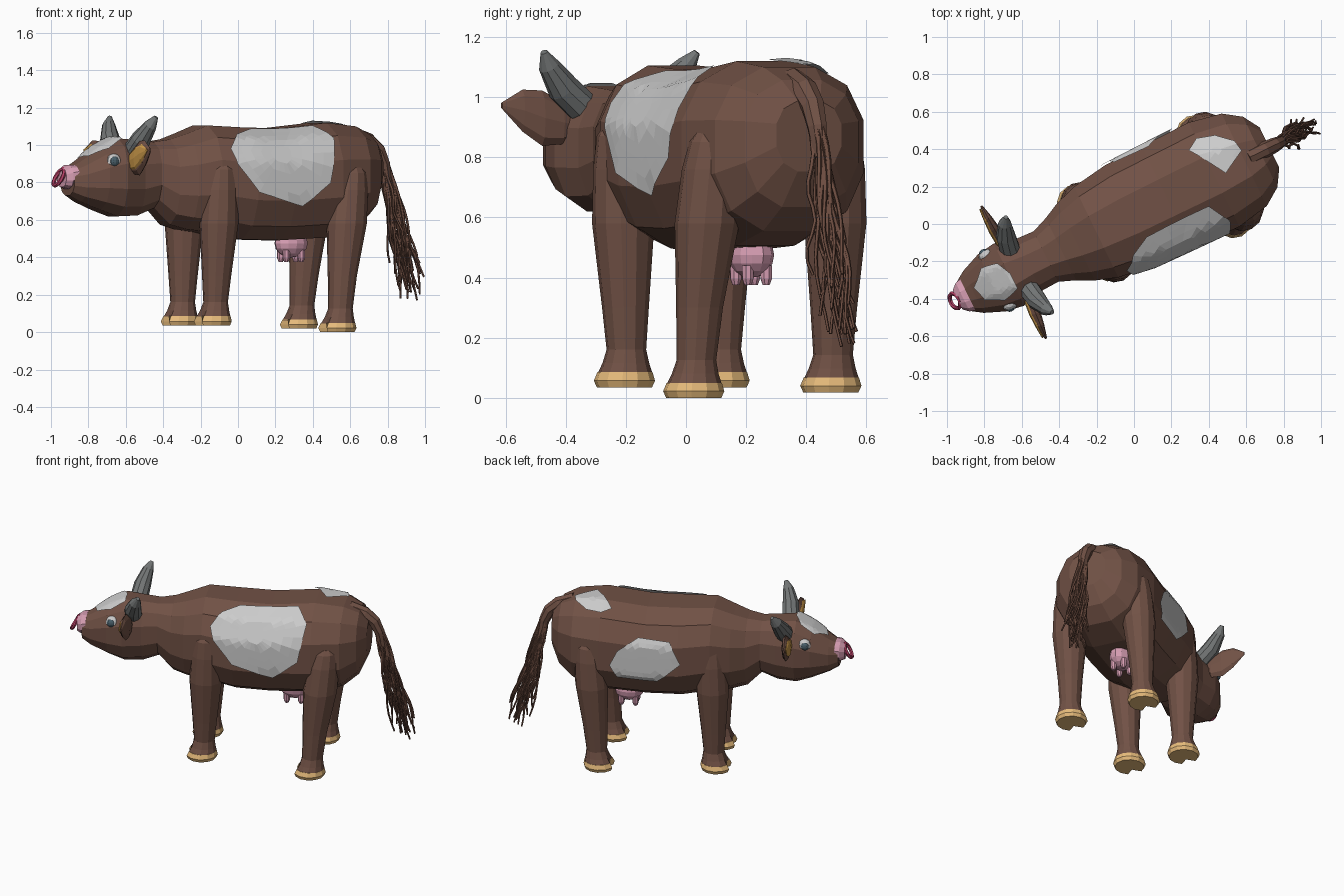
import bpy, bmesh, math, random
from math import sin, cos, pi, radians
from mathutils import Vector, Matrix
from mathutils.bvhtree import BVHTree

if "Cube" in bpy.data.objects:
    bpy.data.objects.remove(bpy.data.objects["Cube"])

random.seed(4)
# The animal is modelled along local x (head at -x), then turned 26 degrees
PLACE = Matrix.Translation((-0.022, 0.045, 0)) @ Matrix.Rotation(radians(26), 4, 'Z')


def material(name, rgb):
    m = bpy.data.materials.new(name)
    m.diffuse_color = (*rgb, 1)
    m.use_nodes = True
    m.node_tree.nodes["Principled BSDF"].inputs["Base Color"].default_value = m.diffuse_color
    return m


BROWN = material("brown hide", (0.165, 0.083, 0.060))
HAIR = material("tail hair", (0.15, 0.072, 0.05))
GOLD = material("hoof gold", (0.80, 0.50, 0.20))
ORANGE = material("inner ear", (0.62, 0.33, 0.07))
PINK = material("pink skin", (0.68, 0.34, 0.45))
RING = material("nose ring", (0.45, 0.05, 0.13))
HORN = material("horn grey", (0.17, 0.18, 0.18))
PUPIL = material("pupil", (0.07, 0.12, 0.15))


def finish(bm, name, mat=None):
    bmesh.ops.recalc_face_normals(bm, faces=bm.faces)
    me = bpy.data.meshes.new(name)
    bm.to_mesh(me)
    bm.free()
    ob = bpy.data.objects.new(name, me)
    bpy.context.collection.objects.link(ob)
    ob.matrix_world = PLACE
    if mat:
        me.materials.append(mat)
    return ob


def loft(bm, rings):
    """Skin a list of equal rings and cap both ends."""
    vs = [[bm.verts.new(p) for p in r] for r in rings]
    n = len(vs[0])
    for a, b in zip(vs, vs[1:]):
        for i in range(n):
            j = (i + 1) % n
            bm.faces.new((a[i], a[j], b[j], b[i]))
    bm.faces.new(vs[0])
    bm.faces.new(vs[-1])


def tube(bm, pts, radii, n):
    """Skin circles along a path."""
    pts = [Vector(p) for p in pts]
    rings = []
    for i, p in enumerate(pts):
        d = (pts[min(i + 1, len(pts) - 1)] - pts[max(i - 1, 0)]).normalized()
        u = d.cross(Vector((0, 1, 0.01))).normalized()
        w = d.cross(u)
        rings.append([p + radii[i] * (u * cos(2 * pi * k / n) + w * sin(2 * pi * k / n))
                      for k in range(n)])
    loft(bm, rings)


def section(s, hw, top, bot, n=12):
    """Rounded cross-section of the trunk or head."""
    mid = bot + (top - bot) * 0.52
    out = []
    for k in range(n):
        a = 2 * pi * (k + 0.5) / n
        c, q = cos(a), sin(a)
        y = hw * math.copysign(abs(c) ** 0.8, c) / cos(pi / n) ** 0.8
        z = math.copysign(abs(q) ** 0.85, q) / cos(pi / n) ** 0.3
        out.append((s, y, mid + z * ((top - mid) if z > 0 else (mid - bot))))
    return out


# Trunk, neck and head in one skin: x, half width, top, bottom
bm = bmesh.new()
loft(bm, [section(*r) for r in [
    (0.83, 0.12, 0.99, 0.75), (0.775, 0.21, 1.06, 0.63), (0.68, 0.275, 1.105, 0.55),
    (0.50, 0.31, 1.125, 0.50), (0.22, 0.305, 1.095, 0.485), (0.0, 0.30, 1.10, 0.49),
    (-0.20, 0.27, 1.11, 0.53), (-0.32, 0.23, 1.065, 0.545), (-0.41, 0.185, 1.035, 0.57),
    (-0.50, 0.15, 1.02, 0.66), (-0.60, 0.155, 1.03, 0.62), (-0.72, 0.185, 1.04, 0.615),
    (-0.82, 0.17, 0.99, 0.65), (-0.93, 0.125, 0.915, 0.695), (-0.99, 0.085, 0.88, 0.73)]])
bmesh.ops.recalc_face_normals(bm, faces=bm.faces)
tree = BVHTree.FromBMesh(bm)
finish(bm, "body_and_head", BROWN)


# Grey coat patches: outline of (x, angle around the trunk), pressed onto the skin
def patch(name, outline):
    edge = []
    for (s0, a0), (s1, a1) in zip(outline, outline[1:] + outline[:1]):
        edge += [(s0 + (s1 - s0) * f, a0 + (a1 - a0) * f) for f in (0, 0.33, 0.67)]
    cs = sum(p[0] for p in edge) / len(edge)
    ca = sum(p[1] for p in edge) / len(edge)
    b = bmesh.new()

    def put(s, a):
        d = Vector((0, cos(radians(a)), sin(radians(a))))
        o = Vector((s, 0, 0.82))
        hit = tree.ray_cast(o + d, -d)
        return b.verts.new((hit[0] if hit[0] else o) + d * 0.012)

    rings = [[put(cs + (s - cs) * f, ca + (a - ca) * f) for s, a in edge]
             for f in (0.2, 0.4, 0.6, 0.8, 1)]
    b.faces.new(rings[0])
    n = len(edge)
    for r0, r1 in zip(rings, rings[1:]):
        for i in range(n):
            j = (i + 1) % n
            b.faces.new((r0[i], r0[j], r1[j], r1[i]))
    finish(b, name)


patch("near_side_patch", [(-.145, 148), (-.08, 130), (.03, 118), (.40, 116), (.47, 140),
                          (.42, 184), (.26, 206), (0, 193), (-.12, 165)])
patch("far_side_patch", [(.43, -10), (.38, 8), (.25, 25), (.05, 22), (-.02, -5), (.13, -28), (.38, -25)])
patch("rump_patch", [(.436, 57), (.5, 50), (.597, 54), (.678, 68), (.69, 80), (.56, 94), (.535, 86)])
patch("forehead_patch", [(-.92, 80), (-.84, 57), (-.75, 68), (-.71, 90), (-.71, 112), (-.80, 125), (-.895, 118)])


# Legs: rings of twelve points, pulled in at the front for the cloven foot
def leg_ring(cx, cy, z, r, notch=1.0, n=12):
    return [(cx - r * cos(2 * pi * k / n) * (notch if k == 0 else 1),
             cy + r * sin(2 * pi * k / n), z) for k in range(n)]


def leg(name, x, y, side, z0, lean, spread, top, wide):
    b = bmesh.new()
    loft(b, [leg_ring(x + dx + lean * f, side * (y + spread * f), z, r, nt) for dx, f, z, r, nt in [
        (-.012, 0, z0 + .045, .092, .75), (-.005, 0, z0 + .08, .078, .9), (0, .03, z0 + .125, .066, 1),
        (0, .2, .30, .078, 1), (0, .6, .58, wide, 1), (0, .85, .76, wide * .92, 1),
        (0, 1, top - .03, wide * .78, 1), (0, 1, top, wide * .6, 1)]])
    finish(b, name + "_leg", BROWN)
    b = bmesh.new()
    loft(b, [leg_ring(x - .016, side * y, z0, .092, .4), leg_ring(x - .016, side * y, z0 + .022, .102, .5),
             leg_ring(x - .012, side * y, z0 + .05, .092, .75)])
    finish(b, name + "_hoof", GOLD)


leg("front_near", -.195, .175, -1, .035, .02, .03, .90, .104)
leg("front_far", -.215, .185, 1, .035, .015, .0, .90, .104)
leg("rear_near", .505, .26, -1, 0, .08, -.03, .88, .108)
leg("rear_far", .52, .24, 1, .018, .06, -.015, .88, .104)

# Muzzle and nose ring
bm = bmesh.new()
loft(bm, [section(-.965, .093, .895, .785), section(-.995, .085, .895, .765), section(-1.025, .058, .875, .775)])
finish(bm, "muzzle", PINK)
bm = bmesh.new()
rings = []
for i in range(14):
    a = 2 * pi * i / 14
    rings.append([bm.verts.new((-1.04 + .013 * sin(2 * pi * k / 6) + .024 * sin(a),
                                (.043 + .012 * cos(2 * pi * k / 6)) * cos(a),
                                .828 + (.043 + .012 * cos(2 * pi * k / 6)) * sin(a))) for k in range(6)])
for i in range(14):
    r0, r1 = rings[i], rings[(i + 1) % 14]
    for k in range(6):
        bm.faces.new((r0[k], r0[(k + 1) % 6], r1[(k + 1) % 6], r1[k]))
finish(bm, "nose_ring", RING)


def ball(bm, c, size, u=10, v=7):
    bmesh.ops.create_uvsphere(bm, u_segments=u, v_segments=v, radius=1,
                              matrix=Matrix.Translation(c) @ Matrix.Diagonal((*size, 1)))


# Eyes, horns and ears on both sides
for sd, tag in ((1, "far"), (-1, "near")):
    bm = bmesh.new()
    ball(bm, (-.785, sd * .146, .912), (.042, .033, .042))
    finish(bm, tag + "_eye")
    bm = bmesh.new()
    ball(bm, (-.790, sd * .165, .913), (.027, .019, .027))
    finish(bm, tag + "_pupil", PUPIL)
    bm = bmesh.new()
    tube(bm, [(-.66, sd * .09, .95), (-.655, sd * .125, .975), (-.645, sd * .19, 1.03),
              (-.62, sd * .255, 1.105), (-.60, sd * .283, 1.15)], [.056, .056, .054, .036, .012], 10)
    finish(bm, tag + "_horn", HORN)
    # leaf-shaped ear: outward, height, half height, thickness
    leaf = [(.13, .905, .035, .016), (.18, .915, .072, .026), (.25, .93, .092, .028),
            (.32, .955, .070, .020), (.395, .972, .010, .006)]
    for part, f, fwd, mat in (("ear", 1, 0, BROWN), ("inner_ear", .72, -.014, ORANGE)):
        bm = bmesh.new()
        loft(bm, [[(-.675 - .06 * (y - .13) + fwd + t * f * cos(2 * pi * k / 8), sd * (y * (1 if f == 1 else .97)),
                    z + h * f * sin(2 * pi * k / 8)) for k in range(8)] for y, z, h, t in leaf])
        finish(bm, tag + "_" + part, mat)

# Udder with four teats
bm = bmesh.new()
ball(bm, (.35, .02, .475), (.094, .072, .076), 12, 8)
for dx in (-.045, .045):
    for dy in (-.034, .034):
        x, y = .35 + dx, .02 + dy
        tube(bm, [(x, y, .44), (x, y, .395), (x, y, .375)], [.021, .020, .012], 8)
finish(bm, "udder", PINK)

# Tail root and wavy tail strands
bm = bmesh.new()
tube(bm, [(.70, 0, 1.055), (.80, 0, 1.02), (.86, 0, .97), (.893, 0, .90), (.915, 0, .80)],
     [.045, .045, .040, .034, .022], 8)
finish(bm, "tail", BROWN)
bm = bmesh.new()
for i in range(38):
    a, r = random.uniform(0, 2 * pi), math.sqrt(random.random())
    end = random.uniform(.17, .42)
    ph, q = random.uniform(0, 6), random.uniform(6, 14)
    pts, rad = [], []
    for k in range(12):
        f = k / 11
        w = r * (.022 + .055 * f)
        z = .90 + (end - .90) * f
        pts.append((.895 + .165 * (.90 - z) / .7 + w * cos(a) + .015 * f ** .5 * sin(ph + q * f),
                    w * sin(a) + .018 * f ** .5 * cos(ph + q * f), z))
        rad.append(.0095 - .004 * f)
    tube(bm, pts, rad, 5)
finish(bm, "tail_hair", HAIR)
